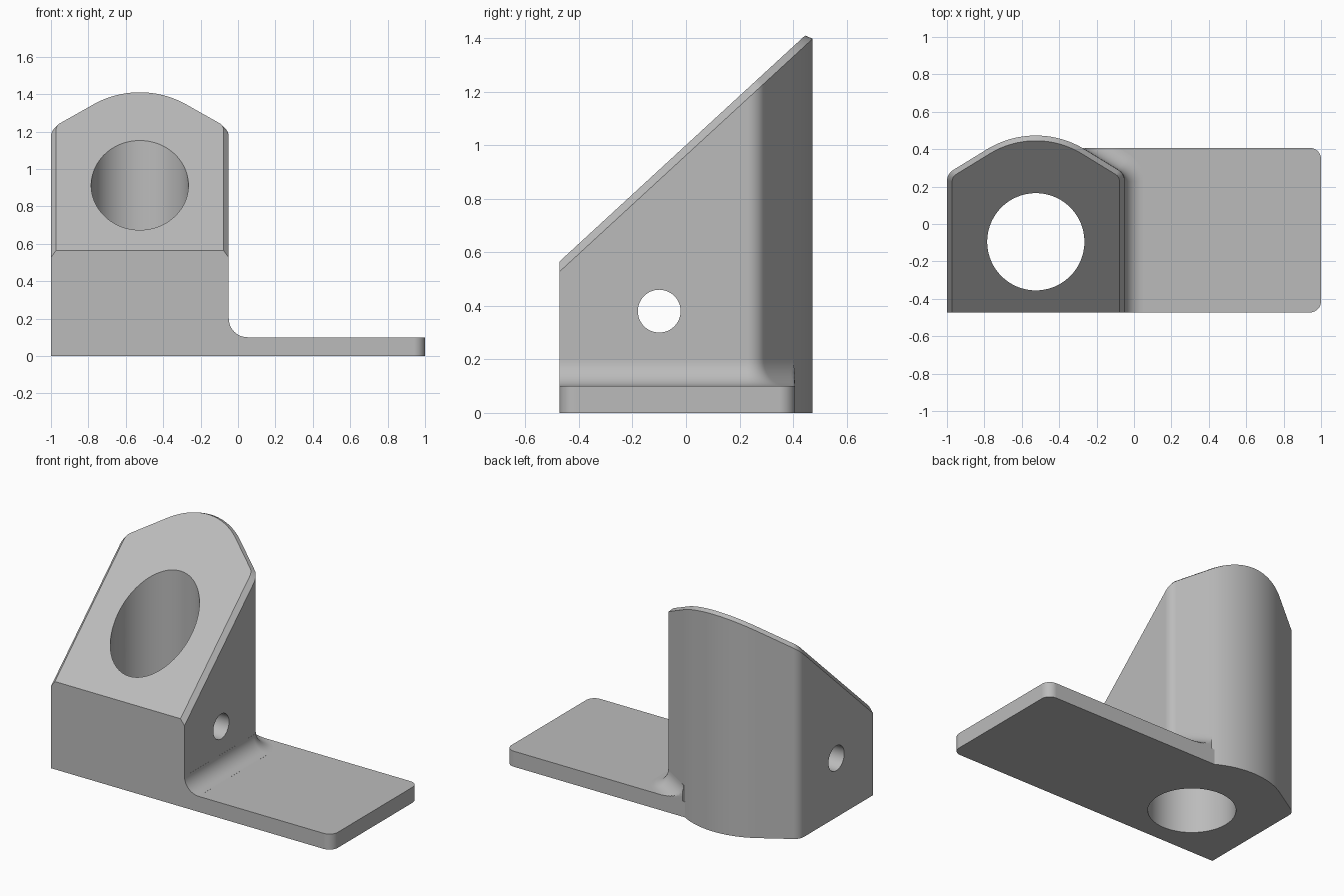
import bpy, bmesh
from math import sin, cos, radians, pi
from mathutils import Vector

cube = bpy.data.objects.get("Cube")
if cube:
    bpy.data.objects.remove(cube, do_unlink=True)

grey = bpy.data.materials.new("plain grey")
grey.use_nodes = True
grey.diffuse_color = (0.5, 0.5, 0.5, 1)
grey.node_tree.nodes["Principled BSDF"].inputs["Base Color"].default_value = (0.5, 0.5, 0.5, 1)

FRONT, PLATE_BACK, PLATE_TOP = -0.473, 0.407, 0.1
AXIS, HALF = -0.525, 0.475          # middle and half width of the upright block
BACK_R, BACK_Y = 0.5, -0.027        # large rounded back
CORNER_R, LEAN = 0.07, radians(31.5)
FILLET = 0.1


def slope(y):
    return 0.565 + 0.92 * (y - FRONT)


def loft(name, rings, closed=True):
    """Skin equal-length rings and cap both ends."""
    bm = bmesh.new()
    vs = [[bm.verts.new(p) for p in ring] for ring in rings]
    n = len(vs[0])
    for a, b in zip(vs, vs[1:]):
        for i in range(n):
            j = (i + 1) % n
            bm.faces.new((a[i], a[j], b[j], b[i]))
    bm.faces.new(vs[0])
    bm.faces.new(vs[-1])
    bmesh.ops.recalc_face_normals(bm, faces=bm.faces)
    mesh = bpy.data.meshes.new(name)
    bm.to_mesh(mesh)
    bm.free()
    mesh.materials.append(grey)
    obj = bpy.data.objects.new(name, mesh)
    bpy.context.collection.objects.link(obj)
    return obj


def arc(cx, cy, r, a0, a1, steps):
    """Arc points paired with their outward normals."""
    out = []
    for i in range(steps + 1):
        a = a0 + (a1 - a0) * i / steps
        n = Vector((cos(a), sin(a)))
        out.append((Vector((cx, cy)) + n * r, n))
    return out


# Block outline: right half, then mirrored
tilt = pi / 2 - LEAN
cx = HALF - CORNER_R
cy = BACK_Y + (BACK_R - CORNER_R - cx * sin(LEAN)) / cos(LEAN)
half = [(Vector((HALF, FRONT)), Vector((1, 0)))]
half += arc(cx, cy, CORNER_R, 0, tilt, 10)
back = arc(0, BACK_Y, BACK_R, tilt, pi / 2, 16)
p0, p1 = half[-1][0], back[0][0]
half += [(p0.lerp(p1, i / 12), back[0][1]) for i in range(1, 12)]
half += back
mirrored = [(Vector((-p.x, p.y)), Vector((-n.x, n.y))) for p, n in reversed(half[:-1])]
outline = [(p + Vector((AXIS, 0)), n) for p, n in half + mirrored]

# Upright block with sloping, chamfered top
inset = [p - n * 0.028 for p, n in outline]
bracket = loft("bracket", [
    [(p.x, p.y, 0) for p, n in outline],
    [(p.x, p.y, slope(p.y) - 0.038) for p, n in outline],
    [(q.x, q.y, slope(q.y)) for q in inset]])

# Base plate with rounded outer corners
r = 0.06
ring = [p for p, n in arc(1 - r, FRONT + r, r, -pi / 2, 0, 10)]
ring += [p for p, n in arc(1 - r, PLATE_BACK - r, r, 0, pi / 2, 10)]
ring += [Vector((-0.4, PLATE_BACK)), Vector((-0.4, FRONT))]
plate = loft("base_plate", [[(p.x, p.y, z) for p in ring] for z in (0, PLATE_TOP)])

# Fillet where the plate meets the block, trimmed at the plate's back edge
section = [(-0.04, 0.05), (FILLET, 0.05)]
for i in range(13):
    a = pi / 2 * i / 12
    section.append((FILLET * (1 - sin(a)) + 0.0005, PLATE_TOP + FILLET * (1 - cos(a)) + 0.0002))
section.append((-0.04, PLATE_TOP + FILLET + 0.0002))
rings = []
for p, n in outline[:len(half)]:
    if p.y > PLATE_BACK - 0.001:
        break
    limit = (PLATE_BACK - p.y) / n.y if n.y > 0.001 else 1
    points = [(p + n * min(d, limit), z) for d, z in section]
    rings.append([(q.x, q.y, z) for q, z in points])
fillet = loft("fillet", rings)

# Cutters for the vertical bore and the cross hole
bpy.ops.mesh.primitive_cylinder_add(vertices=96, radius=0.26, depth=4, location=(AXIS, -0.095, 0.5))
bore = bpy.context.object
bore.name = "bore_cutter"
bpy.ops.mesh.primitive_cylinder_add(vertices=48, radius=0.08, depth=3,
                                    location=(AXIS, -0.1, 0.38), rotation=(0, pi / 2, 0))
cross = bpy.context.object
cross.name = "cross_hole_cutter"

# Join the solids and drill the holes
bpy.ops.object.select_all(action='DESELECT')
bpy.context.view_layer.objects.active = bracket
bracket.select_set(True)
for other, op in ((plate, 'UNION'), (fillet, 'UNION'), (bore, 'DIFFERENCE'), (cross, 'DIFFERENCE')):
    other.hide_render = True
    if not other.data.materials:
        other.data.materials.append(grey)
    mod = bracket.modifiers.new(other.name, 'BOOLEAN')
    mod.operation, mod.solver, mod.object = op, 'EXACT', other
    bpy.ops.object.modifier_apply(modifier=mod.name)
    bpy.data.objects.remove(other, do_unlink=True)

bpy.ops.object.shade_smooth_by_angle(angle=radians(25))
weighted = bracket.modifiers.new("weighted_normals", 'WEIGHTED_NORMAL')
weighted.keep_sharp = True
